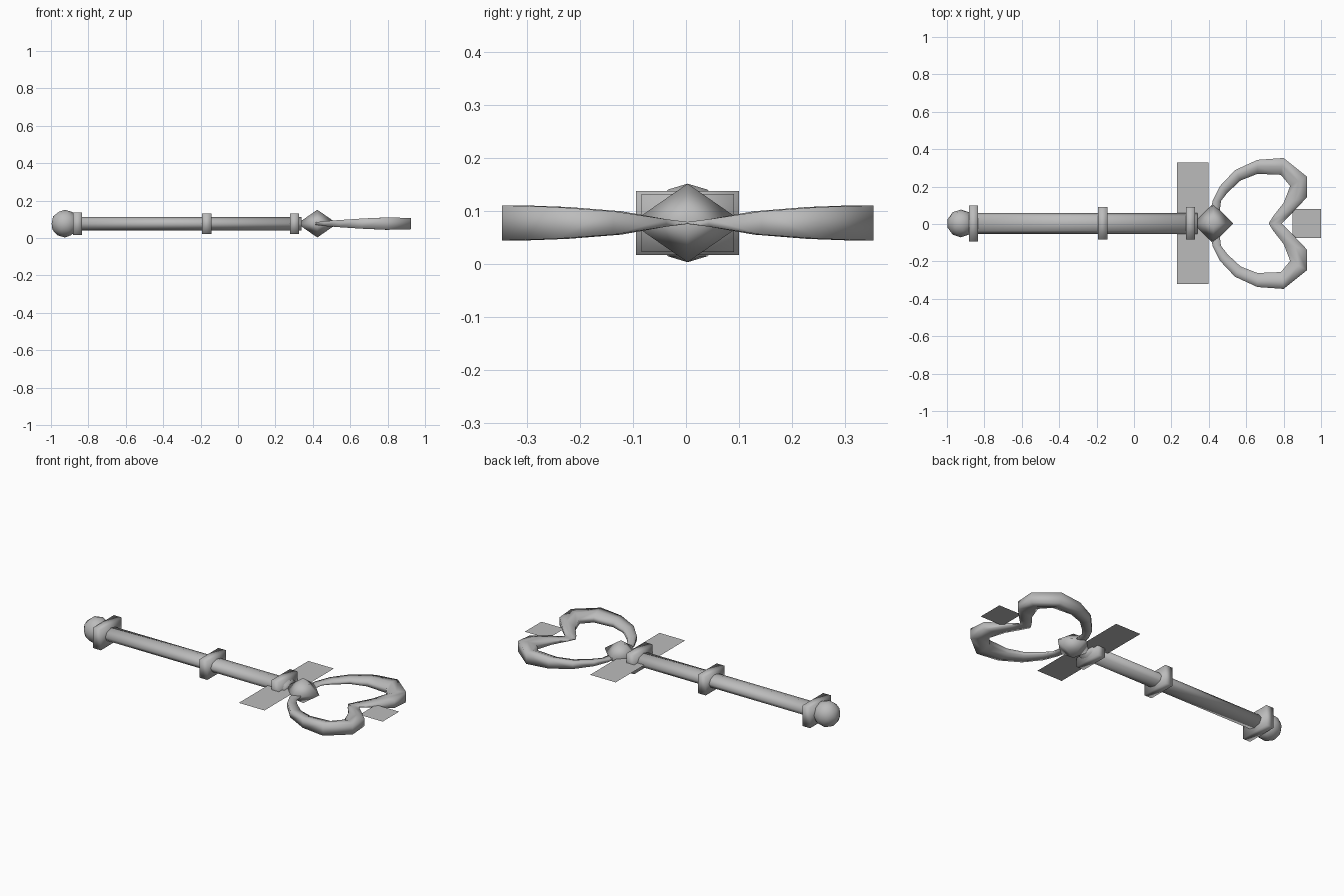
import bpy, bmesh
from math import pi
from mathutils import Matrix

cube = bpy.data.objects.get("Cube")
if cube:
    bpy.data.objects.remove(cube, do_unlink=True)

MID_Y, MID_Z = 0.003, 0.077

grey = bpy.data.materials.new("plain grey")
grey.use_nodes = True
grey.diffuse_color = (0.5, 0.5, 0.5, 1)
grey.node_tree.nodes["Principled BSDF"].inputs["Base Color"].default_value = (0.5, 0.5, 0.5, 1)


def add_part(name, bm, smooth=True):
    """Turn a bmesh into a named grey object on the wand axis."""
    bmesh.ops.recalc_face_normals(bm, faces=bm.faces)
    mesh = bpy.data.meshes.new(name)
    bm.to_mesh(mesh)
    bm.free()
    mesh.materials.append(grey)
    for poly in mesh.polygons:
        poly.use_smooth = smooth
    obj = bpy.data.objects.new(name, mesh)
    obj.location = (0, MID_Y, MID_Z)
    bpy.context.collection.objects.link(obj)
    return obj


def placed(x, sx, sy, sz):
    return Matrix.Translation((x, 0, 0)) @ Matrix.Diagonal((sx, sy, sz, 1))


# Shaft: flattened eight-sided rod
bm = bmesh.new()
bmesh.ops.create_cone(bm, cap_ends=True, segments=8, radius1=1, radius2=1, depth=1,
                      matrix=placed(-0.27, 1.22, 0.056, 0.036) @ Matrix.Rotation(pi / 2, 4, "Y"))
add_part("shaft", bm)

# Ball on the end
bm = bmesh.new()
bmesh.ops.create_icosphere(bm, subdivisions=2, radius=0.074, matrix=Matrix.Translation((-0.926, 0, 0)))
add_part("end_ball", bm)

# Rectangular collars
for name, x, wide, tall in (("end_collar", -0.858, 0.194, 0.121),
                            ("middle_collar", -0.167, 0.174, 0.11),
                            ("head_collar", 0.302, 0.174, 0.11)):
    bm = bmesh.new()
    bmesh.ops.create_cube(bm, size=1, matrix=placed(x, 0.05, wide, tall))
    add_part(name, bm)

# Octahedral gem
bm = bmesh.new()
for tip in (-0.074, 0.074):
    bmesh.ops.create_cone(bm, cap_ends=False, segments=4, radius1=0.107, radius2=0, depth=abs(tip),
                          matrix=Matrix.Translation((0.424, 0, tip / 2))
                          @ Matrix.Rotation(0 if tip > 0 else pi, 4, "X"))
bmesh.ops.remove_doubles(bm, verts=bm.verts, dist=0.001)
add_part("gem", bm)

# Heart ring: outer point, inner point and half height at each station
stations = [
    ((0.40, 0.00), (0.45, 0.00), 0.002),
    ((0.42, 0.12), (0.465, 0.12), 0.008),
    ((0.46, 0.20), (0.50, 0.165), 0.013),
    ((0.54, 0.285), (0.57, 0.23), 0.019),
    ((0.66, 0.34), (0.66, 0.265), 0.027),
    ((0.80, 0.35), (0.785, 0.26), 0.033),
    ((0.925, 0.25), (0.835, 0.20), 0.030),
    ((0.925, 0.14), (0.80, 0.11), 0.022),
    ((0.83, 0.04), (0.745, 0.04), 0.007),
    ((0.79, 0.00), (0.72, 0.00), 0.002),
]
bm = bmesh.new()
rings = []
for outer, inner, h in stations:
    mid = [(a + b) / 2 for a, b in zip(outer, inner)]
    section = ((outer, h), (mid, h), (inner, h * 0.5),
               (inner, -h * 0.5), (mid, -h), (outer, -h))
    rings.append([bm.verts.new((p[0], p[1], z)) for p, z in section])
for a, b in zip(rings, rings[1:]):
    for i in range(len(a)):
        j = (i + 1) % len(a)
        bm.faces.new((a[i], a[j], b[j], b[i]))
heart = add_part("heart_ring", bm)
mirror = heart.modifiers.new("other_half", "MIRROR")
mirror.use_axis = (False, True, False)

# Flat panels crossing the head and the tip
for name, x, length, width in (("head_panel", 0.315, 0.168, 0.65),
                               ("tip_panel", 0.924, 0.152, 0.155)):
    bm = bmesh.new()
    bmesh.ops.create_grid(bm, x_segments=1, y_segments=1, size=0.5,
                          matrix=placed(x, length, width, 1))
    add_part(name, bm, smooth=False)
